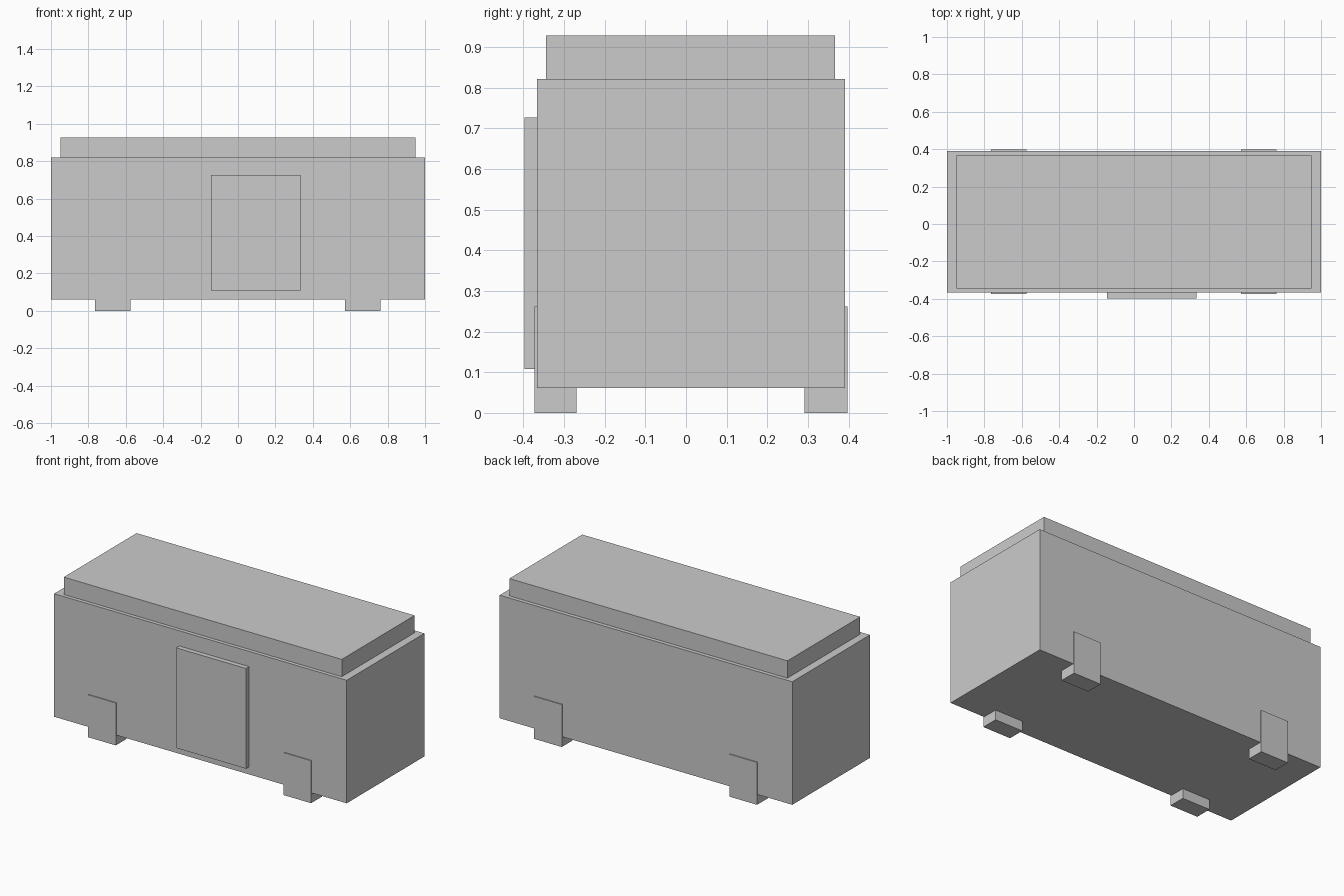
import bpy

if "Cube" in bpy.data.objects:
    bpy.data.objects.remove(bpy.data.objects["Cube"])


def box(name, x, y, z):
    """Axis-aligned box given as (min, max) ranges."""
    bpy.ops.mesh.primitive_cube_add(size=1)
    ob = bpy.context.object
    ob.name = name
    for v in ob.data.vertices:
        v.co = [r[0] if c < 0 else r[1] for c, r in zip(v.co, (x, y, z))]
    return ob


# Main body and raised roof
box("body", (-1, 1), (-0.367, 0.391), (0.061, 0.821))
box("roof", (-0.95, 0.95), (-0.344, 0.367), (0.821, 0.928))

# Door panel on the front side
box("door", (-0.144, 0.333), (-0.397, -0.367), (0.108, 0.727))

# Four block wheels, slightly proud of the body sides
for end, x in (("left", (-0.764, -0.574)), ("right", (0.571, 0.761))):
    for side, y in (("front", (-0.373, -0.269)), ("back", (0.292, 0.397))):
        box(f"wheel_{side}_{end}", x, y, (0, 0.262))
